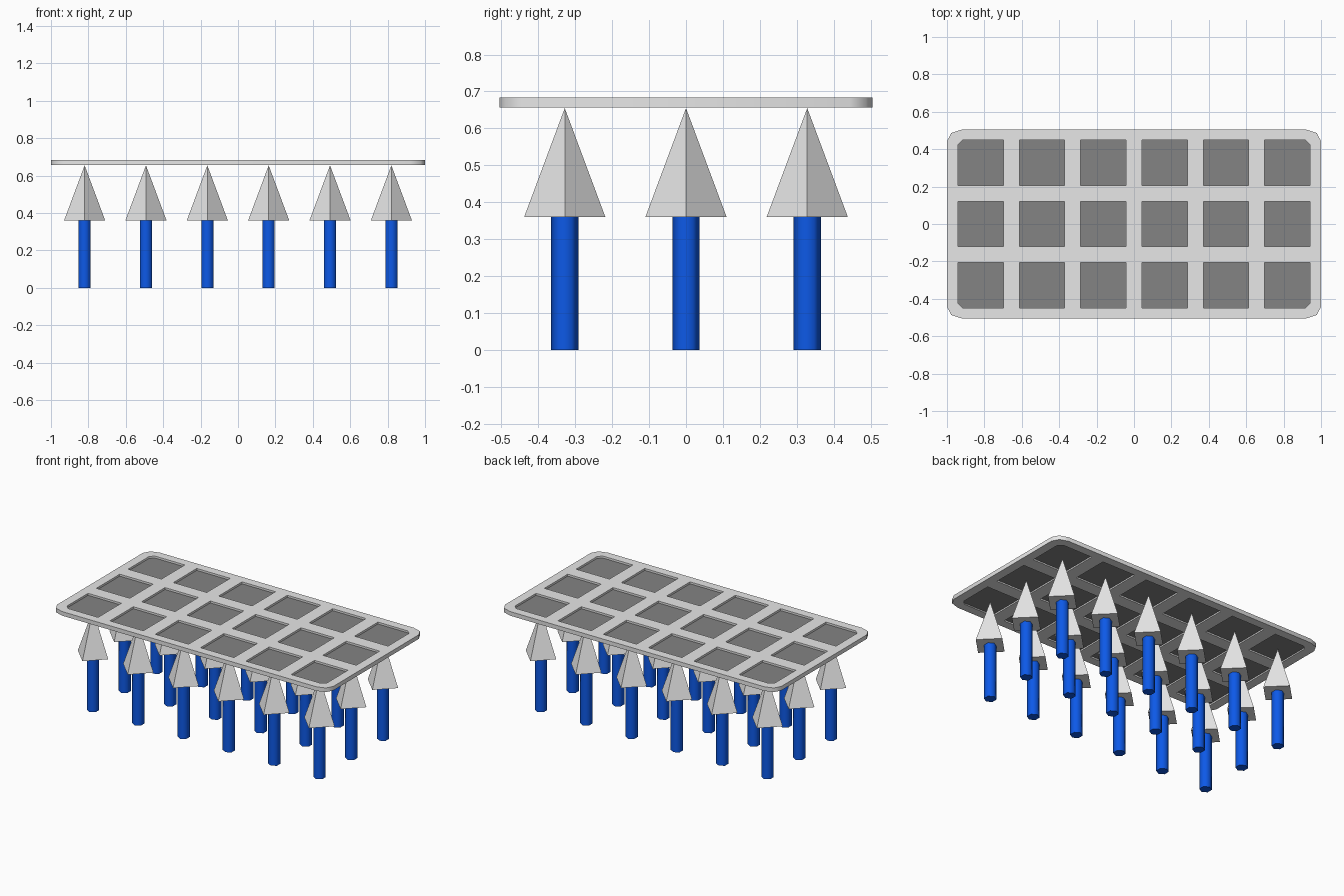
import bpy, bmesh
from math import sin, cos, pi, radians
from mathutils import Matrix

cube = bpy.data.objects.get("Cube")
if cube:
    bpy.data.objects.remove(cube, do_unlink=True)

PITCH, HOLE = 0.328, 0.121
COLUMNS = [(i - 2.5) * PITCH for i in range(6)]
ROWS = [(j - 1) * PITCH for j in range(3)]
SITES = [(x, y) for y in ROWS for x in COLUMNS]


def material(name, rgb):
    m = bpy.data.materials.new(name)
    m.use_nodes = True
    m.diffuse_color = (*rgb, 1)
    m.node_tree.nodes["Principled BSDF"].inputs["Base Color"].default_value = (*rgb, 1)
    return m


light_grey = material("light grey", (0.8, 0.8, 0.8))
dark_grey = material("dark grey", (0.23, 0.23, 0.23))
blue = material("blue", (0.004, 0.1, 0.8))


def add_object(name, mesh, mat, location=(0, 0, 0), smooth_angle=None):
    obj = bpy.data.objects.new(name, mesh)
    bpy.context.collection.objects.link(obj)
    obj.location = location
    mesh.materials.clear()
    mesh.materials.append(mat)
    if smooth_angle:
        bpy.ops.object.select_all(action="DESELECT")
        obj.select_set(True)
        bpy.context.view_layer.objects.active = obj
        bpy.ops.object.shade_smooth_by_angle(angle=radians(smooth_angle))
    return obj


def cone_mesh(name, sides, r1, r2, z1, z2):
    bm = bmesh.new()
    bmesh.ops.create_cone(bm, cap_ends=True, segments=sides, radius1=r1, radius2=r2,
                          depth=z2 - z1, matrix=Matrix.Translation((0, 0, (z1 + z2) / 2)))
    bmesh.ops.remove_doubles(bm, verts=bm.verts, dist=1e-5)
    mesh = bpy.data.meshes.new(name)
    bm.to_mesh(mesh)
    bm.free()
    return mesh


def outline(cx, cy, hx, hy, corners, rx, ry, steps):
    """Rectangle whose listed corners are rounded with elliptical arcs."""
    pts = []
    for k, (sx, sy) in enumerate([(1, 1), (-1, 1), (-1, -1), (1, -1)]):
        if (sx, sy) not in corners:
            pts.append((cx + sx * hx, cy + sy * hy))
            continue
        for s in range(steps + 1):
            a = (k + s / steps) * pi / 2
            pts.append((cx + sx * (hx - rx) + rx * cos(a),
                        cy + sy * (hy - ry) + ry * sin(a)))
    return pts


# Tray frame: rounded outline with a grid of square openings
curve = bpy.data.curves.new("frame_outline", "CURVE")
curve.dimensions = "2D"
curve.fill_mode = "BOTH"
curve.extrude = 0.0135
ALL = [(1, 1), (-1, 1), (-1, -1), (1, -1)]
loops = [outline(0, 0, 1, 0.505, ALL, 0.08, 0.062, 2)]
for x, y in SITES:
    outer = [(sx, sy) for sx, sy in ALL
             if x * sx > 2.4 * PITCH and y * sy > 0.9 * PITCH]
    loops.append(outline(x, y, HOLE, HOLE, outer, 0.026, 0.024, 1))
for pts in loops:
    spline = curve.splines.new("POLY")
    spline.points.add(len(pts) - 1)
    for p, (x, y) in zip(spline.points, pts):
        p.co = (x, y, 0, 1)
    spline.use_cyclic_u = True
helper = bpy.data.objects.new("frame_outline", curve)
bpy.context.collection.objects.link(helper)
bpy.context.view_layer.update()
evaluated = helper.evaluated_get(bpy.context.evaluated_depsgraph_get())
frame = bpy.data.meshes.new_from_object(evaluated)
bpy.data.objects.remove(helper, do_unlink=True)
bm = bmesh.new()
bm.from_mesh(frame)
bmesh.ops.remove_doubles(bm, verts=bm.verts, dist=1e-5)
bmesh.ops.recalc_face_normals(bm, faces=bm.faces)
bm.to_mesh(frame)
bm.free()
add_object("tray_frame", frame, light_grey, (0, 0, 0.6705), 50)

# Thin dark panels closing each opening
bm = bmesh.new()
bmesh.ops.create_cube(bm, size=1, matrix=Matrix.Diagonal((2 * HOLE + 0.006, 2 * HOLE + 0.006, 0.005, 1)))
panel = bpy.data.meshes.new("panel")
bm.to_mesh(panel)
bm.free()

# Pointed supports: four-sided head on a six-sided post
post = cone_mesh("post", 6, 0.037, 0.037, 0, 0.36)
head = cone_mesh("head", 4, 0.11, 0, 0.36, 0.655)
for n, (x, y) in enumerate(SITES, 1):
    add_object(f"panel_{n}", panel, dark_grey, (x, y, 0.6685))
    add_object(f"post_{n}", post, blue, (x, y, 0), 65)
    add_object(f"head_{n}", head, light_grey, (x, y, 0))
